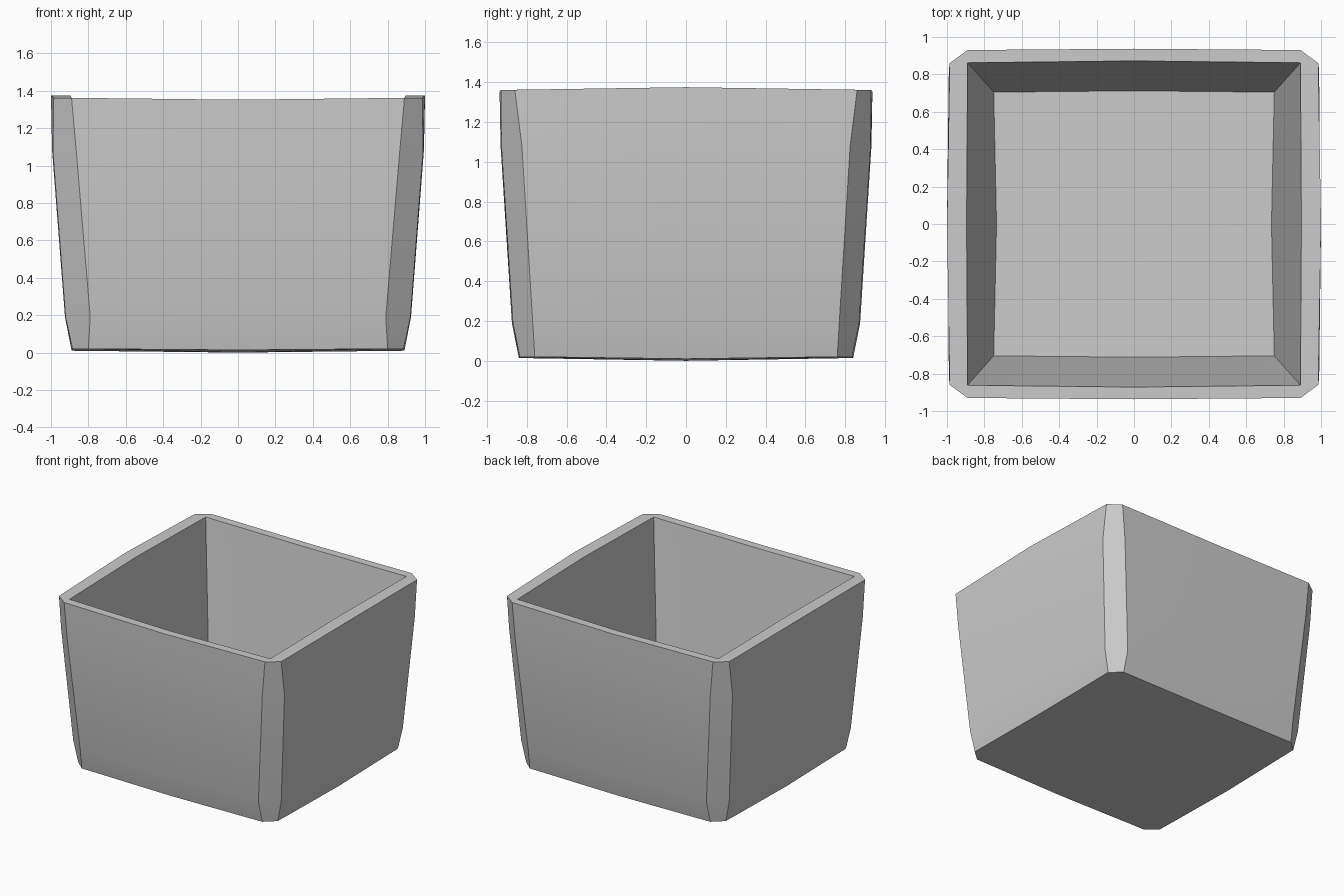
import bpy
import bmesh
from math import radians

cube = bpy.data.objects.get("Cube")
if cube:
    bpy.data.objects.remove(cube, do_unlink=True)

grey = bpy.data.materials.new("Plain grey")
grey.use_nodes = True
colour = (0.6, 0.6, 0.6, 1)
grey.diffuse_color = colour
grey.node_tree.nodes["Principled BSDF"].inputs["Base Color"].default_value = colour

bm = bmesh.new()


def outer_ring(front, side, mid, z, z_front, z_side):
    """Square ring with chamfered corners and a slightly bowed middle on each side."""
    (fx, fy), (sx, sy), (mx, my) = front, side, mid
    points = [(0, -my, z_front), (fx, -fy, z), (sx, -sy, z),
              (mx, 0, z_side), (sx, sy, z), (fx, fy, z),
              (0, my, z_front), (-fx, fy, z), (-sx, sy, z),
              (-mx, 0, z_side), (-sx, -sy, z), (-fx, -fy, z)]
    return [bm.verts.new(p) for p in points]


def inner_ring(corner, mid, z, z_front, z_side):
    """Square ring with sharp corners and a middle point on each side."""
    (cx, cy), (mx, my) = corner, mid
    points = [(0, -my, z_front), (cx, -cy, z), (mx, 0, z_side), (cx, cy, z),
              (0, my, z_front), (-cx, cy, z), (-mx, 0, z_side), (-cx, -cy, z)]
    return [bm.verts.new(p) for p in points]


def bridge(a, b):
    n = len(a)
    for i in range(n):
        j = (i + 1) % n
        bm.faces.new((a[i], a[j], b[j], b[i]))


def cap(ring, z):
    centre = bm.verts.new((0, 0, z))
    for i, v in enumerate(ring):
        bm.faces.new((v, ring[(i + 1) % len(ring)], centre))


# Outer walls, from the base up to the rim
walls = [
    outer_ring((0.80, 0.835), (0.885, 0.76), (0.89, 0.84), 0.02, 0.014, 0.01),
    outer_ring((0.79, 0.87), (0.922, 0.77), (0.925, 0.875), 0.19, 0.19, 0.19),
    outer_ring((0.865, 0.928), (0.99, 0.825), (0.994, 0.932), 1.08, 1.08, 1.08),
    outer_ring((0.89, 0.93), (0.985, 0.86), (1.0, 0.937), 1.362, 1.352, 1.375),
]
for lower, upper in zip(walls, walls[1:]):
    bridge(lower, upper)
cap(walls[0], 0)

# Inner walls and floor
mouth = inner_ring((0.89, 0.862), (0.895, 0.872), 1.362, 1.352, 1.375)
floor = inner_ring((0.75, 0.705), (0.735, 0.712), 0.13, 0.125, 0.125)
bridge(mouth, floor)
cap(floor, 0.12)

# Flat rim: each chamfered corner meets one inner corner
rim = walls[-1]
for k in range(4):
    o, i = 3 * k, 2 * k
    end_o, end_i = (o + 3) % 12, (i + 2) % 8
    bm.faces.new((rim[o], rim[o + 1], mouth[i + 1], mouth[i]))
    bm.faces.new((rim[o + 1], rim[o + 2], mouth[i + 1]))
    bm.faces.new((rim[o + 2], rim[end_o], mouth[end_i], mouth[i + 1]))

bmesh.ops.recalc_face_normals(bm, faces=bm.faces)
mesh = bpy.data.meshes.new("open_box")
bm.to_mesh(mesh)
bm.free()
mesh.materials.append(grey)
box = bpy.data.objects.new("open_box", mesh)
bpy.context.collection.objects.link(box)

# Smooth the bowed sides, keep the corner edges crisp
bpy.ops.object.select_all(action='DESELECT')
box.select_set(True)
bpy.context.view_layer.objects.active = box
bpy.ops.object.shade_smooth_by_angle(angle=radians(30))
